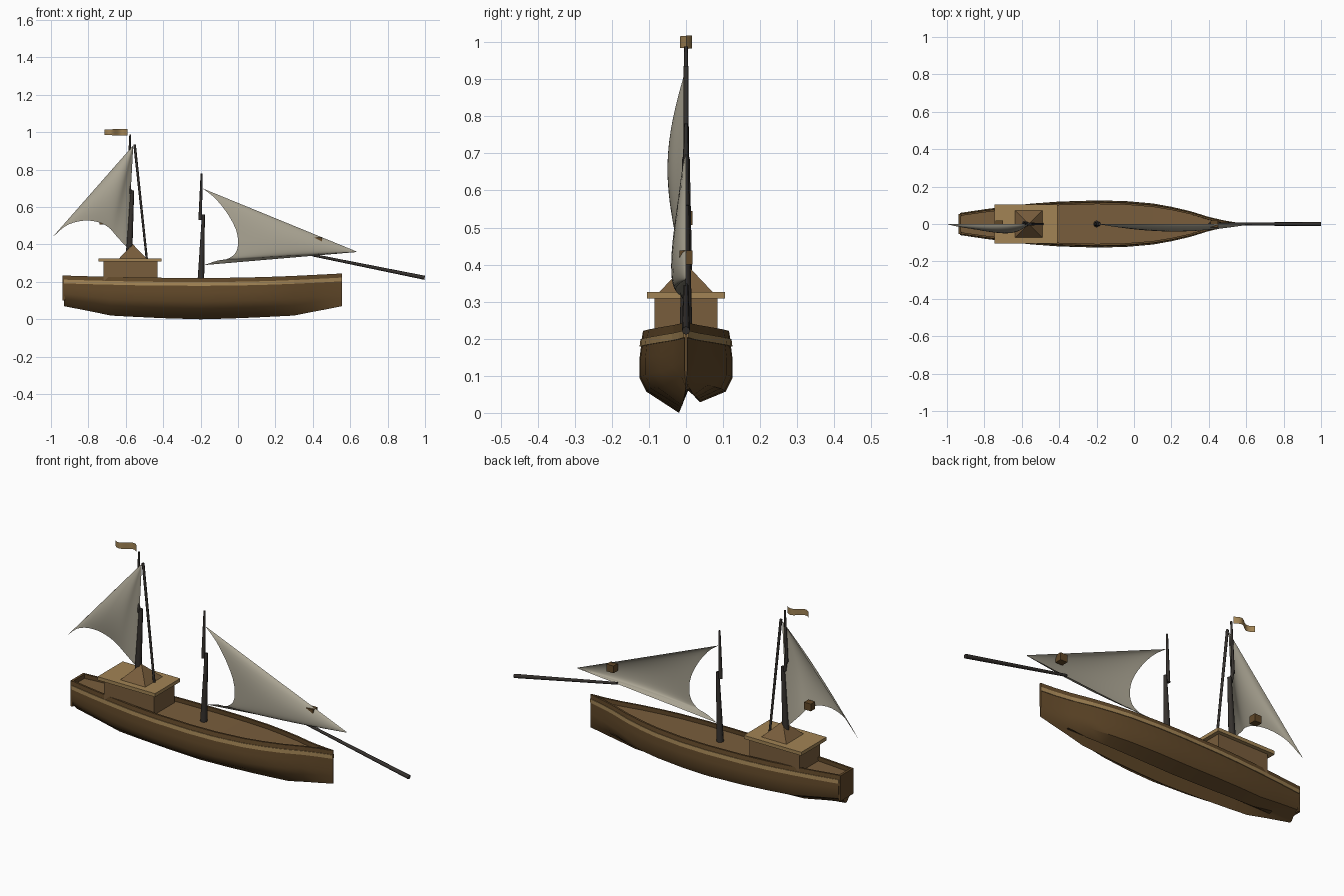
import bpy, math
from mathutils import Vector

if "Cube" in bpy.data.objects:
    bpy.data.objects.remove(bpy.data.objects["Cube"])


def material(name, rgb):
    m = bpy.data.materials.new(name)
    m.diffuse_color = (*rgb, 1)
    m.use_nodes = True
    m.node_tree.nodes["Principled BSDF"].inputs["Base Color"].default_value = m.diffuse_color
    return m


HULL = material("dark_wood", (0.12, 0.065, 0.022))
CABIN = material("cabin_wood", (0.19, 0.11, 0.045))
TRIM = material("light_wood", (0.36, 0.23, 0.09))
SPAR = material("spar_wood", (0.035, 0.03, 0.026))
CLOTH = material("sailcloth", (0.40, 0.37, 0.29))


def mesh_object(name, verts, faces, mat, smooth=None):
    me = bpy.data.meshes.new(name)
    me.from_pydata([tuple(v) for v in verts], [], faces)
    me.materials.append(mat)
    ob = bpy.data.objects.new(name, me)
    bpy.context.collection.objects.link(ob)
    bpy.ops.object.select_all(action='DESELECT')
    bpy.context.view_layer.objects.active = ob
    ob.select_set(True)
    bpy.ops.object.mode_set(mode='EDIT')
    bpy.ops.mesh.select_all(action='SELECT')
    bpy.ops.mesh.normals_make_consistent(inside=False)
    bpy.ops.object.mode_set(mode='OBJECT')
    if smooth:
        bpy.ops.object.shade_smooth_by_angle(angle=math.radians(smooth))
    return ob


def loft(name, rings, mat, closed=False, caps=False, smooth=None):
    n = len(rings[0])
    verts = [p for r in rings for p in r]
    faces = []
    for i in range(len(rings) - 1):
        for j in range(n if closed else n - 1):
            k = (j + 1) % n
            faces.append((i*n + j, i*n + k, (i+1)*n + k, (i+1)*n + j))
    if caps:
        faces += [tuple(range(n)), tuple(range(len(verts) - n, len(verts)))]
    return mesh_object(name, verts, faces, mat, smooth)


def box(name, lo, hi, mat):
    rings = [[(x, lo[1], lo[2]), (x, hi[1], lo[2]), (x, hi[1], hi[2]), (x, lo[1], hi[2])]
             for x in (lo[0], hi[0])]
    return loft(name, rings, mat, True, True)


def pole(name, a, b, r1, r2):
    a, b = Vector(a), Vector(b)
    q = (b - a).to_track_quat('Z', 'Y')
    ring = lambda c, r: [c + q @ Vector((r*math.cos(t*math.pi/4), r*math.sin(t*math.pi/4), 0))
                         for t in range(8)]
    return loft(name, [ring(a, r1), ring(b, r2)], SPAR, True, True, 50)


# Hull stations: x, half width, keel height, top of bulwark
stations = [(-0.93, .058, .07, .234), (-0.80, .078, .045, .230), (-0.68, .094, .02, .227),
            (-0.55, .109, .013, .224), (-0.40, .120, .006, .222), (-0.20, .126, 0, .221),
            (-0.05, .123, .004, .222), (0.10, .110, .01, .225), (0.20, .092, .015, .228),
            (0.30, .068, .02, .232), (0.40, .036, .04, .237), (0.48, .017, .055, .241),
            (0.555, .004, .07, .245)]
# Cross-section: fraction of half width, fraction of depth (None = keel groove)
section = [(-.95, 1), (-1, .75), (-1, .5), (-.85, .3), (-.15, 0), (.05, None), (.3, .15),
           (.85, .3), (1, .5), (1, .75), (.95, 1)]
rings = []
for x, w, k, s in stations:
    r = s - .03
    rings.append([(x, w*u, max(k, .062) if f is None else k + f*(r - k)) for u, f in section])
loft("hull", rings, HULL, caps=True, smooth=35)

# Deck, bulwarks and rub rails follow the hull stations
loft("deck", [[(x, -w*.95, s - .022), (x, w*.95, s - .022)] for x, w, k, s in stations], CABIN)
for side, sy in (("left", -1), ("right", 1)):
    wall, rail = [], []
    for x, w, k, s in stations:
        inner = max(w*.95 - .012, 0)
        wall.append([(x, sy*w*.96, s - .03), (x, sy*w*.92, s),
                     (x, sy*max(w*.92 - .01, 0), s), (x, sy*inner, s - .03)])
        rail.append([(x, sy*w*.94, s - .042), (x, sy*(w*.97 + .003), s - .042),
                     (x, sy*(w*.95 + .003), s - .022), (x, sy*w*.9, s - .022)])
    loft(side + "_bulwark", wall, HULL, True, True)
    loft(side + "_rub_rail", rail, TRIM, True, True)
box("stern_board", (-.938, -.054, .10), (-.925, .054, .234), HULL)

# Cabin with overhanging roof and pyramid mast foot
box("cabin", (-.72, -.085, .19), (-.43, .085, .31), CABIN)
box("cabin_roof", (-.745, -.105, .308), (-.41, .105, .326), TRIM)
mesh_object("mast_foot", [(-.635, -.072, .326), (-.49, -.072, .326), (-.49, .072, .326),
                          (-.635, .072, .326), (-.563, 0, .402)],
            [(0, 1, 2, 3), (0, 1, 4), (1, 2, 4), (2, 3, 4), (3, 0, 4)], CABIN)

# Masts and spars
pole("fore_mast", (-.199, 0, .195), (-.185, 0, .56), .018, .008)
pole("fore_topmast", (-.202, 0, .53), (-.195, 0, .78), .010, .005)
pole("aft_mast", (-.582, 0, .36), (-.565, 0, .69), .017, .010)
pole("aft_topmast", (-.587, 0, .72), (-.576, 0, .988), .008, .005)
pole("aft_mast_link", (-.575, 0, .67), (-.585, 0, .74), .008, .008)
pole("aft_stay", (-.553, 0, .935), (-.488, 0, .325), .007, .006)
pole("bowsprit", (.40, 0, .343), (.998, 0, .222), .007, .011)


def sample(points, t):
    # Smooth interpolation along a short list of points
    n = len(points) - 1
    i = min(int(t*n), n - 1)
    f = t*n - i
    p = [Vector(points[max(0, min(n, j))]) for j in range(i - 1, i + 3)]
    return 0.5*(2*p[1] + (p[2] - p[0])*f + (2*p[0] - 5*p[1] + 4*p[2] - p[3])*f*f
                + (3*p[1] - p[0] - 3*p[2] + p[3])*f**3)


def sail(name, corner, edge, belly):
    rows, U, V = [], 16, 20
    for i in range(U + 1):
        u = .01 + .99*i/U
        row = []
        for j in range(V + 1):
            v = j/V
            p = Vector(corner).lerp(sample(edge, v), u)
            y = -belly*math.sin(math.pi*v)*math.sin(math.pi*.75*u)
            row.append((p.x, y, p.y))
        rows.append(row)
    return loft(name, rows, CLOTH, smooth=60)


# Each sail fans from one corner to its hollow edge (points are x, z)
sail("fore_sail", (.64, .36), [(-.19, .70), (-.12, .645), (-.05, .555), (-.005, .46), (-.005, .37),
                               (-.05, .325), (-.11, .314), (-.18, .29)], .04)
sail("aft_sail", (-.56, .93), [(-1.0, .43), (-.92, .50), (-.83, .527), (-.75, .52), (-.69, .49),
                               (-.65, .445), (-.59, .38)], .05)

# Tackle blocks on the sails
box("fore_block", (.41, -.018, .40), (.45, .018, .438), HULL)
box("aft_block", (-.74, -.018, .507), (-.70, .018, .545), HULL)

# Waving flag
loft("flag", [[(-.59 - .125*i/14, .017*math.sin(i/14*2*math.pi), z + .003*(1 - i/14)*d)
               for z, d in ((.985, -1), (1.015, 1))] for i in range(15)], TRIM, smooth=60)
